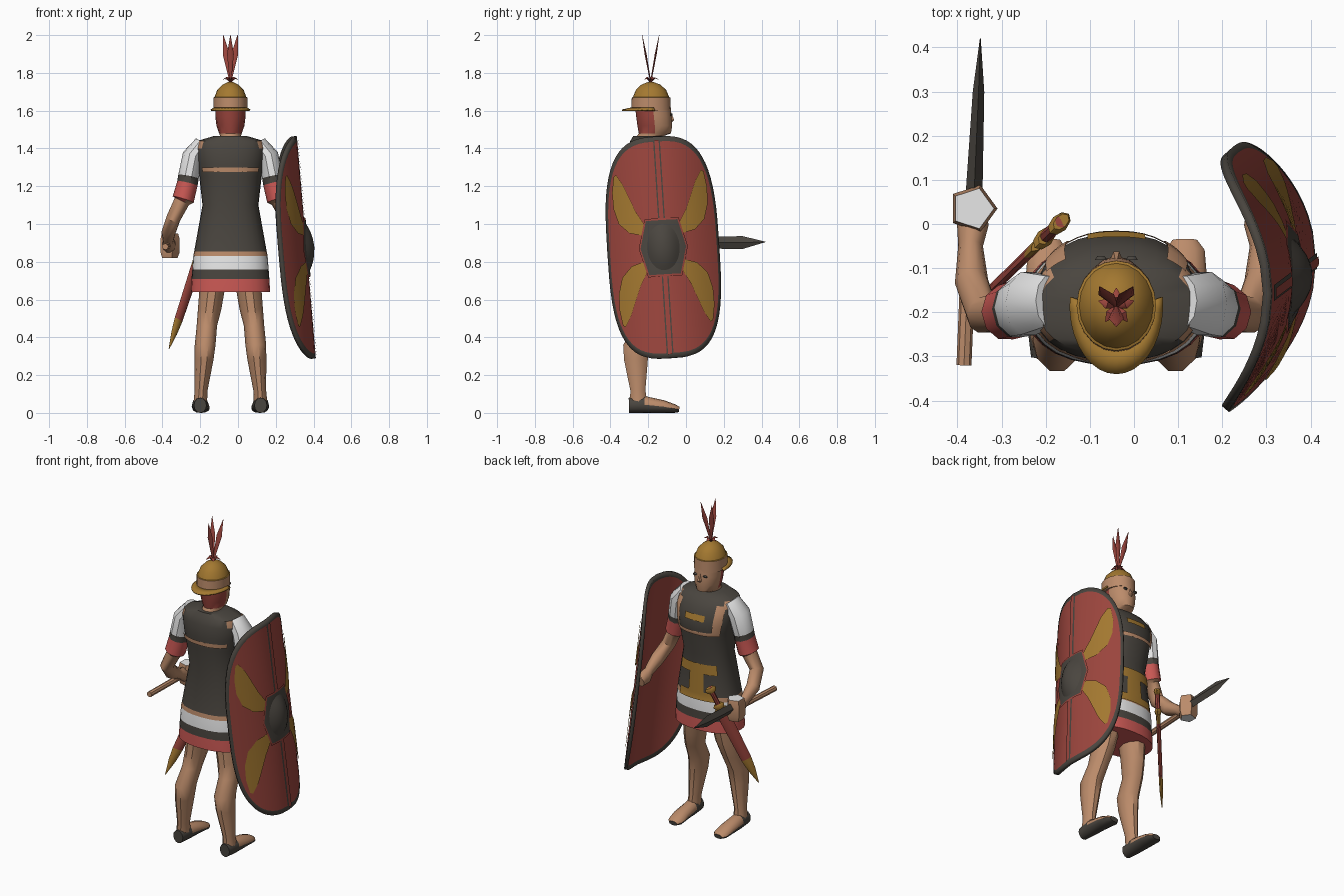
import bpy, bmesh, math
from mathutils import Vector

cube = bpy.data.objects.get("Cube")
if cube:
    bpy.data.objects.remove(cube, do_unlink=True)

PALETTE = {
    "skin": (0.50, 0.26, 0.145), "dark_metal": (0.068, 0.06, 0.05),
    "white_cloth": (0.8, 0.8, 0.8), "red_cloth": (0.60, 0.10, 0.09),
    "deep_red": (0.33, 0.06, 0.047), "gold": (0.37, 0.19, 0.03),
}
NAMES = list(PALETTE)
MATS = []
for key, rgb in PALETTE.items():
    m = bpy.data.materials.new(key)
    m.use_nodes = True
    m.diffuse_color = (*rgb, 1)
    m.node_tree.nodes["Principled BSDF"].inputs["Base Color"].default_value = (*rgb, 1)
    MATS.append(m)
CX = -0.04  # body centre line


def finish(name, bm, rule, solid=0, angle=40):
    """Colour faces by rule (a name or a function of face centre) and link."""
    for f in bm.faces:
        key = rule if isinstance(rule, str) else rule(f.calc_center_median())
        f.material_index = NAMES.index(key)
    me = bpy.data.meshes.new(name)
    bm.to_mesh(me)
    bm.free()
    for m in MATS:
        me.materials.append(m)
    ob = bpy.data.objects.new(name, me)
    bpy.context.collection.objects.link(ob)
    if solid:
        mod = ob.modifiers.new("thickness", "SOLIDIFY")
        mod.thickness, mod.offset = solid, -1
    bpy.ops.object.select_all(action="DESELECT")
    ob.select_set(True)
    bpy.context.view_layer.objects.active = ob
    bpy.ops.object.shade_smooth_by_angle(angle=math.radians(angle))
    return ob


def loft(name, rings, sides, rule, ref=None, mirror=False):
    """Skin elliptical rings (x, y, z, ra, rb); ref turns them along the path."""
    bm = bmesh.new()
    pts = [Vector(r[:3]) for r in rings]
    loops = []
    for i, r in enumerate(rings):
        a, b = Vector((1, 0, 0)), Vector((0, 1, 0))
        if ref:
            t = (pts[min(i + 1, len(pts) - 1)] - pts[max(i - 1, 0)]).normalized()
            a = Vector(ref)
            a = (a - t * a.dot(t)).normalized()
            b = t.cross(a)
        loop = []
        for k in range(sides):
            ang = math.tau * k / sides
            p = pts[i] + a * r[3] * math.cos(ang) + b * r[4] * math.sin(ang)
            p.z = max(p.z, 0)
            if mirror:
                p.x = 2 * CX - p.x
            loop.append(bm.verts.new(p))
        loops.append(loop)
    for lo, hi in zip(loops, loops[1:]):
        for k in range(sides):
            j = (k + 1) % sides
            bm.faces.new((lo[k], lo[j], hi[j], hi[k]))
    bm.faces.new(loops[0])
    bm.faces.new(loops[-1])
    bmesh.ops.recalc_face_normals(bm, faces=bm.faces)
    return finish(name, bm, rule)


def patch(name, fn, us, vs, rule, nu=8, nv=4, solid=0):
    """Grid over a surface function fn(u, v)."""
    bm = bmesh.new()
    g = [[bm.verts.new(fn(us[0] + (us[1] - us[0]) * i / nu, vs[0] + (vs[1] - vs[0]) * j / nv))
          for i in range(nu + 1)] for j in range(nv + 1)]
    for j in range(nv):
        for i in range(nu):
            bm.faces.new((g[j][i], g[j][i + 1], g[j + 1][i + 1], g[j + 1][i]))
    return finish(name, bm, rule, solid)


# Torso: tunic and armour as one lofted surface (z, half width, half depth, centre y)
BODY = [(0.64, .21, .14, -.18), (0.71, .206, .14, -.18), (0.76, .202, .138, -.18),
        (0.83, .197, .136, -.178), (0.855, .192, .132, -.178), (1.1, .148, .115, -.17),
        (1.25, .165, .143, -.165), (1.32, .18, .145, -.167), (1.4, .188, .13, -.18),
        (1.44, .175, .105, -.19), (1.465, .09, .08, -.2)]


def body(a, z, off=0.0):
    for lo, hi in zip(BODY, BODY[1:]):
        if z <= hi[0] or hi is BODY[-1]:
            break
    t = (z - lo[0]) / (hi[0] - lo[0])
    _, w, d, cy = [p + (q - p) * t for p, q in zip(lo, hi)]
    boxy = lambda s: math.copysign(abs(s) ** .87, s)
    return Vector((CX - (w + off) * boxy(math.sin(a)), cy + (d + off) * boxy(math.cos(a)), z))


def body_colour(c):
    if c.z > 1.38 and abs(c.x - CX) > 0.135:
        return "skin"
    for top, key in ((.71, "red_cloth"), (.76, "dark_metal"), (.83, "white_cloth"), (.855, "skin")):
        if c.z < top:
            return key
    return "dark_metal"


bm = bmesh.new()
rows = [[bm.verts.new(body(math.tau * k / 28, r[0])) for k in range(28)] for r in BODY]
for lo, hi in zip(rows, rows[1:]):
    for k in range(28):
        j = (k + 1) % 28
        bm.faces.new((lo[k], lo[j], hi[j], hi[k]))
bm.faces.new(rows[0][::-1])
bm.faces.new(rows[-1])
finish("torso", bm, body_colour)

# Trims and clasps lying on the armour
on_body = lambda a, z: body(a, z, 0.007)
for name, us, vs, key in (
        ("back_trim", (2.2, 4.08), (1.275, 1.3), "skin"),
        ("chest_strap_left", (-.95, -.6), (1.26, 1.42), "skin"),
        ("chest_strap_right", (.6, .95), (1.26, 1.42), "skin"),
        ("chest_trim", (-.95, .95), (1.24, 1.262), "skin"),
        ("chest_clasp", (-.3, .3), (1.325, 1.36), "gold"),
        ("upper_belt_plate", (-.75, .75), (.99, 1.05), "gold"),
        ("belly_strip", (-.22, .22), (.88, .99), "gold"),
        ("lower_belt_plate", (-.6, .6), (.83, .88), "gold")):
    patch(name, on_body, us, vs, key, 12)


# Limbs, built once and mirrored about the body centre
def arm_colour(c):
    for low, key in ((1.25, "white_cloth"), (1.215, "dark_metal"), (1.122, "red_cloth")):
        if c.z > low:
            return key
    return "skin"


ARM = [(-.19, -.175, 1.43, .04, .06), (-.24, -.18, 1.36, .055, .075), (-.262, -.19, 1.25, .055, .068),
       (-.268, -.193, 1.215, .055, .066), (-.29, -.2, 1.13, .058, .064), (-.297, -.2, 1.12, .042, .046),
       (-.342, -.205, 1.03, .038, .045), (-.368, -.13, .955, .038, .042), (-.37, -.05, .91, .028, .03),
       (-.365, 0, .89, .036, .045), (-.362, .045, .88, .025, .03)]
LEG = [(-.135, -.18, .67, .068, .088), (-.15, -.19, .55, .062, .076), (-.165, -.21, .46, .054, .066),
       (-.174, -.262, .36, .055, .074), (-.18, -.265, .28, .05, .066), (-.195, -.255, .12, .034, .042),
       (-.2, -.25, .05, .036, .048)]
FOOT = [(-.2, -.302, .04, .033, .04), (-.2, -.22, .043, .043, .046), (-.198, -.12, .033, .047, .034),
        (-.195, -.06, .022, .045, .023), (-.195, -.036, .018, .028, .014)]
for side, flip in (("right", False), ("left", True)):
    loft(side + "_arm", ARM, 10, arm_colour, (1, 0, 0), flip)
    loft(side + "_leg", LEG, 10, "skin", None, flip)
    loft(side + "_foot", FOOT, 12, lambda c: "dark_metal" if c.z < .045 - (c.y + .3) * .1 or c.y < -.24
         else "skin", (1, 0, 0), flip)
    # Eye
    s = -1 if flip else 1
    loft(side + "_eye", [(CX + s * .035, -.082, 1.58, .014, .008), (CX + s * .035, -.072, 1.58, .008, .004)],
         8, "dark_metal", (1, 0, 0))

# Head, nose and helmet
loft("head", [(CX, -.2, 1.42, .06, .07), (CX, -.19, 1.465, .055, .07), (CX, -.165, 1.48, .06, .085),
              (CX, -.165, 1.52, .074, .092), (CX, -.17, 1.57, .08, .094), (CX, -.175, 1.62, .08, .094)],
     16, lambda c: "deep_red" if c.y < -.18 and c.z > 1.48 else "skin")
loft("nose", [(CX, -.085, 1.59, .006, .008), (CX, -.078, 1.55, .013, .018), (CX, -.08, 1.54, .008, .008)], 6, "skin")
loft("helmet", [(CX, -.185, 1.6, .09, .105), (CX, -.185, 1.67, .09, .102), (CX, -.185, 1.672, .084, .096),
                (CX, -.185, 1.71, .07, .08), (CX, -.186, 1.738, .042, .05), (CX, -.187, 1.752, .012, .014)],
     20, lambda c: "skin" if c.z < 1.671 else "gold")
patch("neck_guard", lambda a, v: Vector((CX + (.086 + .02 * v) * math.sin(a),
      -.185 - (.1 + .055 * v) * math.cos(a), 1.618 - .012 * v)), (-1.7, 1.7), (1, 0), "gold", 18, 2, .008)

# Plume: three tall feathers in a rosette of short leaves
for i, (dx, dy) in enumerate(((-.038, .045), (.038, .045), (0, -.045))):
    base = Vector((CX, -.187, 1.75))
    tip = base + Vector((dx, dy, .25))
    mid = base.lerp(tip, .6)
    loft(f"feather_{i + 1}", [(*base, .004, .003), (*mid, .018, .006), (*tip, .001, .001)], 6, "deep_red", (1, 0, 0))
for i in range(5):
    a = math.tau * i / 5 + math.pi / 2
    d = Vector((math.cos(a), math.sin(a), 0))
    root = Vector((CX, -.187, 1.75))
    mid, tip = root + d * .022 + Vector((0, 0, .024)), root + d * .042 + Vector((0, 0, .015))
    loft(f"rosette_leaf_{i + 1}", [(*root, .004, .004), (*mid, .012, .004), (*tip, .001, .001)], 6,
         "deep_red", (-d.y, d.x, 0))

# Sword: grip, pentagonal guard and blade
loft("sword_grip", [(-.385, -.32, .88, .017, .017), (-.372, 0, .885, .017, .017)], 8, "skin", (1, 0, 0))
guard = loft("sword_guard", [(-.365, .035, .82, .045, .045), (-.365, .035, .85, .056, .056),
             (-.365, .035, .92, .056, .056), (-.365, .035, .95, .048, .048)], 5,
             lambda c: "white_cloth" if abs(c.z - .885) > .06 else "skin")
loft("sword_blade", [(-.362, .07, .9, .019, .03), (-.352, .3, .902, .013, .034), (-.348, .42, .905, .001, .001)],
     4, "dark_metal", (1, 0, 0))

# Sheathed dagger at the hip, lying in a diagonal upright plane
top, end = Vector((-.165, .005, .95)), Vector((-.365, -.19, .34))
on_line = lambda t, w, d: (*top.lerp(end, t), d, w)
ACROSS = (1, -1, 0)
loft("scabbard", [on_line(.22, .036, .012), on_line(.3, .036, .012), on_line(.75, .03, .011),
                  on_line(.86, .022, .01), on_line(1, .002, .002)], 8,
     lambda c: "gold" if c.z < .49 or c.z > .77 else "deep_red", ACROSS)
loft("dagger_grip", [on_line(0, .014, .014), on_line(.22, .014, .014)], 8, "deep_red", ACROSS)
for name, t in (("dagger_pommel", .02), ("dagger_guard", .19)):
    loft(name, [on_line(t - .02, .024, .014), on_line(t, .034, .02), on_line(t + .03, .024, .014)], 8, "gold", ACROSS)

# Shield: curved surface addressed by side (u) and height (v)
UP = Vector((-.1, -.075, 1.17)).normalized()
SIDE = (Vector((0, 1, 0)) - UP * UP.y).normalized()
OUT = SIDE.cross(UP)
HW, HH = .297, .59


def shield(u, v, off=0.0):
    return Vector((.362, -.12, .877)) + SIDE * u + UP * v + OUT * (off - .135 * (u / HW) ** 2)


def disc(name, outline, steps, rule, solid=0):
    """Concentric rings (scale, offset, colour) of an outline on the shield."""
    bm = bmesh.new()
    n = len(outline)
    hub = bm.verts.new(shield(0, 0, steps[0][1]))
    prev, keys = None, []
    for s, off, key in steps[1:]:
        loop = [bm.verts.new(shield(u * s, v * s, off)) for u, v in outline]
        for k in range(n):
            j = (k + 1) % n
            bm.faces.new((prev[k], loop[k], loop[j], prev[j]) if prev else (hub, loop[k], loop[j]))
            keys.append(key)
        prev = loop
    order = iter(keys)
    return finish(name, bm, lambda c: next(order), solid)


power = lambda s: math.copysign(abs(s) ** (2 / 3.1), s)
oval = [(HW * power(math.cos(math.tau * k / 64)), HH * power(math.sin(math.tau * k / 64))) for k in range(64)]
RED, DARK = "deep_red", "dark_metal"
disc("shield_board", oval, [(0, 0, RED)] + [(s, 0, RED) for s in (.2, .4, .6, .8, .955)] + [(1, 0, DARK)], 0, .02)

# Central rib with dark edging
patch("rib_edging", lambda u, v: shield(u, v, .004), (-.018, .018), (-.57, .57), DARK, 2, 8)
patch("rib", lambda u, v: shield(u, v, .008), (-.011, .011), (-.57, .57), RED, 2, 8)

# Boss plate and dome
corners = [(.13, 0), (.09, .155), (-.09, .155), (-.13, 0), (-.09, -.155), (.09, -.155)]
hexa = [tuple(p + (q - p) * i / 6 for p, q in zip(a, b))
        for a, b in zip(corners, corners[1:] + corners[:1]) for i in range(6)]
disc("boss_plate", hexa, [(0, .009, DARK), (.4, .009, DARK), (.7, .009, DARK), (.93, .009, DARK), (1, .008, RED)], 0)
ring = [(.088 * math.cos(math.tau * k / 24), .125 * math.sin(math.tau * k / 24)) for k in range(24)]
disc("boss_dome", ring, [(0, .042, DARK)] + [(s, .042 - .034 * s * s, DARK) for s in (.35, .6, .8, 1)], 0)

# Four painted wings, each a tapering band
WING = [(.232, .4, .008), (.222, .33, .035), (.207, .25, .05), (.18, .17, .055), (.135, .11, .045), (.085, .075, .015)]


def wing_surface(su, sv):
    def fn(w, t):
        i = min(int(t), len(WING) - 2)
        u, v, half = [p + (q - p) * (t - i) for p, q in zip(WING[i], WING[i + 1])]
        return shield(su * (u - w * half * .85), sv * (v + w * half * .5), .008)
    return fn


for su, sv, name in ((1, 1, "upper_front"), (-1, 1, "upper_rear"), (1, -1, "lower_front"), (-1, -1, "lower_rear")):
    ends = (-1, 1) if su * sv < 0 else (1, -1)
    patch(f"wing_{name}", wing_surface(su, sv), ends, (0, 5), "gold", 4, 10)
